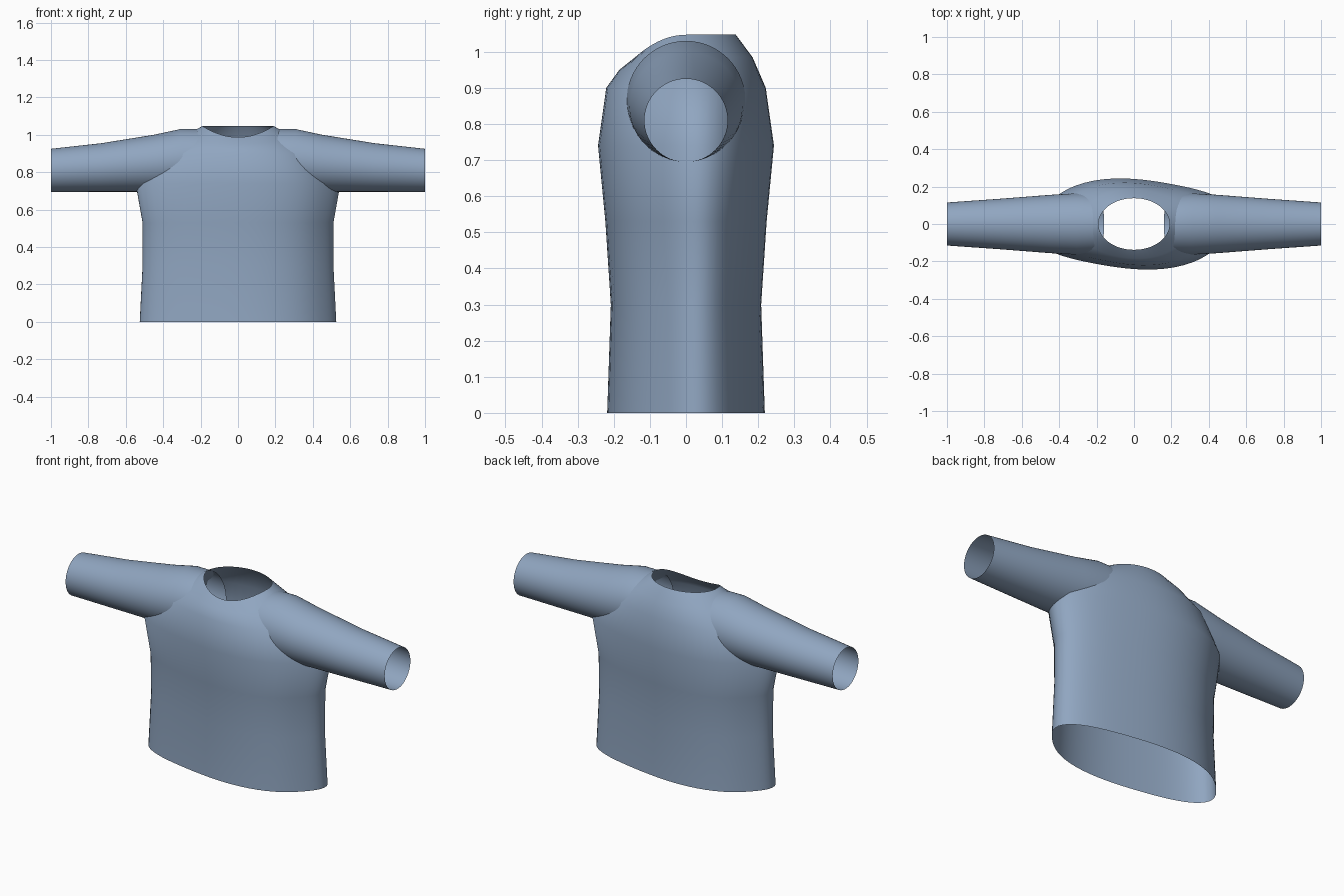
import bpy, bmesh, math

if "Cube" in bpy.data.objects:
    bpy.data.objects.remove(bpy.data.objects["Cube"])

SEG = 64

cloth = bpy.data.materials.new("steel blue cloth")
cloth.diffuse_color = (0.28, 0.38, 0.53, 1.0)
cloth.use_nodes = True
cloth.node_tree.nodes["Principled BSDF"].inputs["Base Color"].default_value = cloth.diffuse_color


def loft(name, rings):
    """Skin a list of closed rings into an open smooth tube."""
    bm = bmesh.new()
    loops = [[bm.verts.new(p) for p in ring] for ring in rings]
    for lo, hi in zip(loops, loops[1:]):
        for i in range(SEG):
            j = (i + 1) % SEG
            bm.faces.new((lo[i], lo[j], hi[j], hi[i])).smooth = True
    bmesh.ops.recalc_face_normals(bm, faces=bm.faces[:])
    mesh = bpy.data.meshes.new(name)
    bm.to_mesh(mesh)
    bm.free()
    mesh.materials.append(cloth)
    obj = bpy.data.objects.new(name, mesh)
    bpy.context.collection.objects.link(obj)
    return obj


def angles():
    return [2 * math.pi * i / SEG for i in range(SEG)]


def body_ring(z, a, b, front_drop, ripple):
    """Ellipse with a soft cloth ripple, dipping towards the front (-y)."""
    pts = []
    for t in angles():
        k = 1 + ripple * math.sin(4 * t)
        dip = front_drop * min(0, math.sin(t)) ** 2
        pts.append((a * k * math.cos(t), b * k * math.sin(t), z - dip))
    return pts


def sleeve_ring(side, bottom, top, ry):
    """Upright or leaning ellipse between a bottom and a top point (x, z)."""
    pts = []
    for t in angles():
        f = (1 + math.sin(t)) / 2
        x = bottom[0] + (top[0] - bottom[0]) * f
        z = bottom[1] + (top[1] - bottom[1]) * f
        pts.append((side * x, ry * math.cos(t), z))
    return pts


# Body: hem up to neckline (z, half width, half depth, front dip, ripple)
BODY = [
    (0.00, 0.52, 0.216, 0.0, 0.04),
    (0.30, 0.505, 0.206, 0.0, 0.04),
    (0.53, 0.505, 0.221, 0.0, 0.04),
    (0.74, 0.542, 0.241, 0.0, 0.04),
    (0.90, 0.44, 0.219, 0.0, 0.035),
    (0.985, 0.30, 0.184, 0.035, 0.015),
    (1.047, 0.19, 0.138, 0.06, 0.0),
]
loft("shirt_body", [body_ring(*r) for r in BODY])

# Sleeves: leaning open inner end out to the cuff (bottom, top, half depth)
SLEEVE = [
    ((0.16, 0.70), (0.22, 1.03), 0.162),
    ((0.28, 0.697), (0.31, 1.03), 0.165),
    ((0.44, 0.695), (0.45, 1.0), 0.156),
    ((0.73, 0.695), (0.73, 0.955), 0.134),
    ((1.00, 0.695), (1.00, 0.925), 0.115),
]
for label, side in (("right", 1), ("left", -1)):
    loft("sleeve_" + label, [sleeve_ring(side, *r) for r in SLEEVE])
